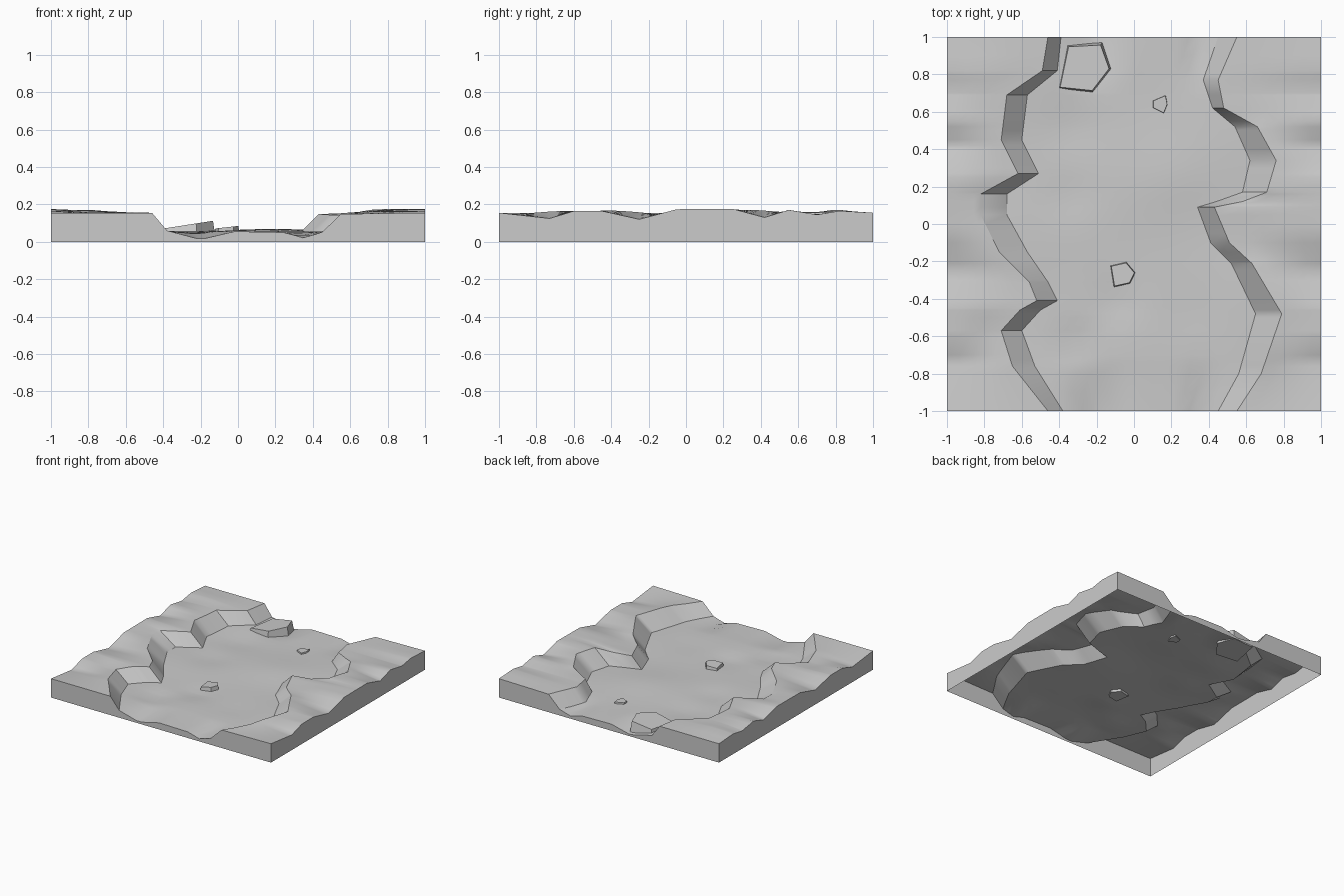
import bpy
import bmesh
import math
from mathutils import Vector

default_cube = bpy.data.objects.get("Cube")
if default_cube:
    bpy.data.objects.remove(default_cube, do_unlink=True)

# One plain stone colour for everything
stone = bpy.data.materials.new("stone grey")
stone.use_nodes = True
stone.diffuse_color = (0.6, 0.6, 0.6, 1)
stone.node_tree.nodes["Principled BSDF"].inputs["Base Color"].default_value = stone.diffuse_color

# Cliff lines along the valley: (y, cliff top x, cliff foot x)
LEFT_CLIFF = [
    (-1, -.46, -.38), (-.76, -.65, -.53), (-.57, -.71, -.6), (-.46, -.61, -.5),
    (-.41, -.52, -.41), (-.31, -.56, -.46), (-.15, -.72, -.57), (.05, -.82, -.68),
    (.16, -.82, -.68), (.27, -.62, -.51), (.45, -.71, -.6), (.69, -.68, -.57),
    (.82, -.49, -.41), (1, -.46, -.39),
]
RIGHT_CLIFF = [
    (-1, .55, .45), (-.8, .68, .56), (-.48, .79, .65), (-.21, .63, .52),
    (-.1, .51, .41), (.09, .43, .34), (.12, .58, .44), (.17, .71, .58),
    (.34, .76, .62), (.52, .66, .54), (.62, .48, .42), (.77, .45, .37), (1, .55, .45),
]
# Height of the outer side edges along y, and of the valley mouths along x
SIDE_EDGE = [
    (-1, .155), (-.73, .125), (-.6, .165), (-.45, .165), (-.25, .12), (-.05, .173),
    (.25, .175), (.42, .13), (.55, .17), (.7, .145), (.82, .165), (1, .155),
]
MOUTH = [(-.38, .06), (-.2, .012), (-.02, .055), (.25, .05), (.35, .02), (.46, .055)]
# Soft swellings and hollows of the high ground: (x, y, height, radius)
SWELLS = [
    (-.87, .83, .03, .15), (-.8, -.6, -.02, .12), (-.85, .4, .01, .15),
    (.88, -.6, -.01, .15), (.85, .1, .01, .2), (.6, -.05, -.01, .12),
]
# Soft ridges and hollows of the valley floor
FLOOR_SWELLS = [
    (-.3, -.65, -.02, .13), (-.1, -.42, -.012, .12), (.2, .25, .008, .2),
    (-.35, .15, -.012, .15), (.3, -.5, -.01, .2), (-.35, .5, -.01, .15),
]


def sample(points, at, column=1):
    """Linear interpolation in a table sorted by its first column."""
    for a, b in zip(points, points[1:]):
        if at <= b[0]:
            t = max(0, (at - a[0]) / (b[0] - a[0]))
            return a[column] + t * (b[column] - a[column])
    return points[-1][column]


def swell(bumps, x, y):
    return sum(h * math.exp(-((x - bx) ** 2 + (y - by) ** 2) / r ** 2)
               for bx, by, h, r in bumps)


def end_blend(y):
    """One at the open ends of the valley, zero further in."""
    t = max(0, (abs(y) - .65) / .35)
    return t * t * (3 - 2 * t)


def floor_height(x, y):
    end = end_blend(y)
    inner = .057 + .004 * math.sin(7 * y - 3 * x) + swell(FLOOR_SWELLS, x, y)
    return inner + end * (sample(MOUTH, x) - inner)


def plateau_height(x, y, top_x, rim):
    across = (abs(x) - abs(top_x)) / (1 - abs(top_x))
    base = rim + across * (sample(SIDE_EDGE, y) - rim)
    return base + (1 - end_blend(y)) * min(1, 3 * (1 - abs(x)) + .2) * swell(SWELLS, x, y)


def spread(a, b, count):
    return [a + (b - a) * k / count for k in range(count + 1)]


def terrain_row(y):
    """Cross-section: high ground, cliff, valley floor, cliff, high ground."""
    left_top, left_foot = (sample(LEFT_CLIFF, y, c) for c in (1, 2))
    right_top, right_foot = (sample(RIGHT_CLIFF, y, c) for c in (1, 2))
    right_rim = .148 + .02 * max(0, min(1, (right_top - .58) / .15)) * (1 - end_blend(y))
    row = [(x, y, plateau_height(x, y, left_top, .155)) for x in spread(-1, left_top, 5)]
    row += [(x, y, floor_height(x, y)) for x in spread(left_foot, right_foot, 16)]
    row += [(x, y, plateau_height(x, y, right_top, right_rim)) for x in spread(right_top, 1, 5)]
    return row


def finish(bm, name, smooth):
    mesh = bpy.data.meshes.new(name)
    bm.to_mesh(mesh)
    bm.free()
    mesh.materials.append(stone)
    obj = bpy.data.objects.new(name, mesh)
    bpy.context.collection.objects.link(obj)
    if smooth:
        bpy.ops.object.select_all(action="DESELECT")
        obj.select_set(True)
        bpy.context.view_layer.objects.active = obj
        bpy.ops.object.shade_smooth_by_angle(angle=math.radians(30))
    return obj


# Terrain surface lofted from rows, with side walls and an open underside
stations = {round(p[0], 3) for p in LEFT_CLIFF + RIGHT_CLIFF + SIDE_EDGE}
stations |= {round(y, 3) for y in spread(-1, 1, 20)}
bm = bmesh.new()
rows = [[bm.verts.new(p) for p in terrain_row(y)] for y in sorted(stations)]
for near, far in zip(rows, rows[1:]):
    for k in range(len(near) - 1):
        bm.faces.new((near[k], near[k + 1], far[k + 1], far[k]))
rim_edges = [e for e in bm.edges if e.is_boundary]
skirt = bmesh.ops.extrude_edge_only(bm, edges=rim_edges)
for item in skirt["geom"]:
    if isinstance(item, bmesh.types.BMVert):
        item.co.z = 0
bmesh.ops.recalc_face_normals(bm, faces=bm.faces[:])
bm.normal_update()
if sum(f.normal.z * f.calc_area() for f in bm.faces) < 0:
    bmesh.ops.reverse_faces(bm, faces=bm.faces[:])
finish(bm, "canyon_ground", True)


def rock(name, outline, bottom, top, tilt, taper):
    """Faceted boulder: an outline raised to a smaller, tilted top."""
    bm = bmesh.new()
    middle = sum((Vector(p) for p in outline), Vector((0, 0))) / len(outline)
    lower, upper = [], []
    for p in outline:
        offset = Vector(p) - middle
        inner = middle + offset * taper
        lower.append(bm.verts.new((p[0], p[1], bottom)))
        upper.append(bm.verts.new((inner.x, inner.y, top + tilt * offset.x)))
    bm.faces.new(upper)
    bm.faces.new(lower[::-1])
    for k in range(len(outline)):
        n = (k + 1) % len(outline)
        bm.faces.new((lower[k], lower[n], upper[n], upper[k]))
    bmesh.ops.recalc_face_normals(bm, faces=bm.faces[:])
    finish(bm, name, False)


# Boulders bedded in the valley floor
rock("large_rock", [(-.41, .72), (-.22, .7), (-.12, .83), (-.17, .97), (-.36, .96)],
     .02, .093, .14, .9)
rock("middle_rock", [(-.11, -.34), (-.02, -.32), (.01, -.26), (-.04, -.2), (-.13, -.22)],
     .03, .078, .1, .88)
rock("small_rock", [(.1, .62), (.16, .59), (.18, .64), (.17, .69), (.1, .66)],
     .04, .066, 0, .92)
